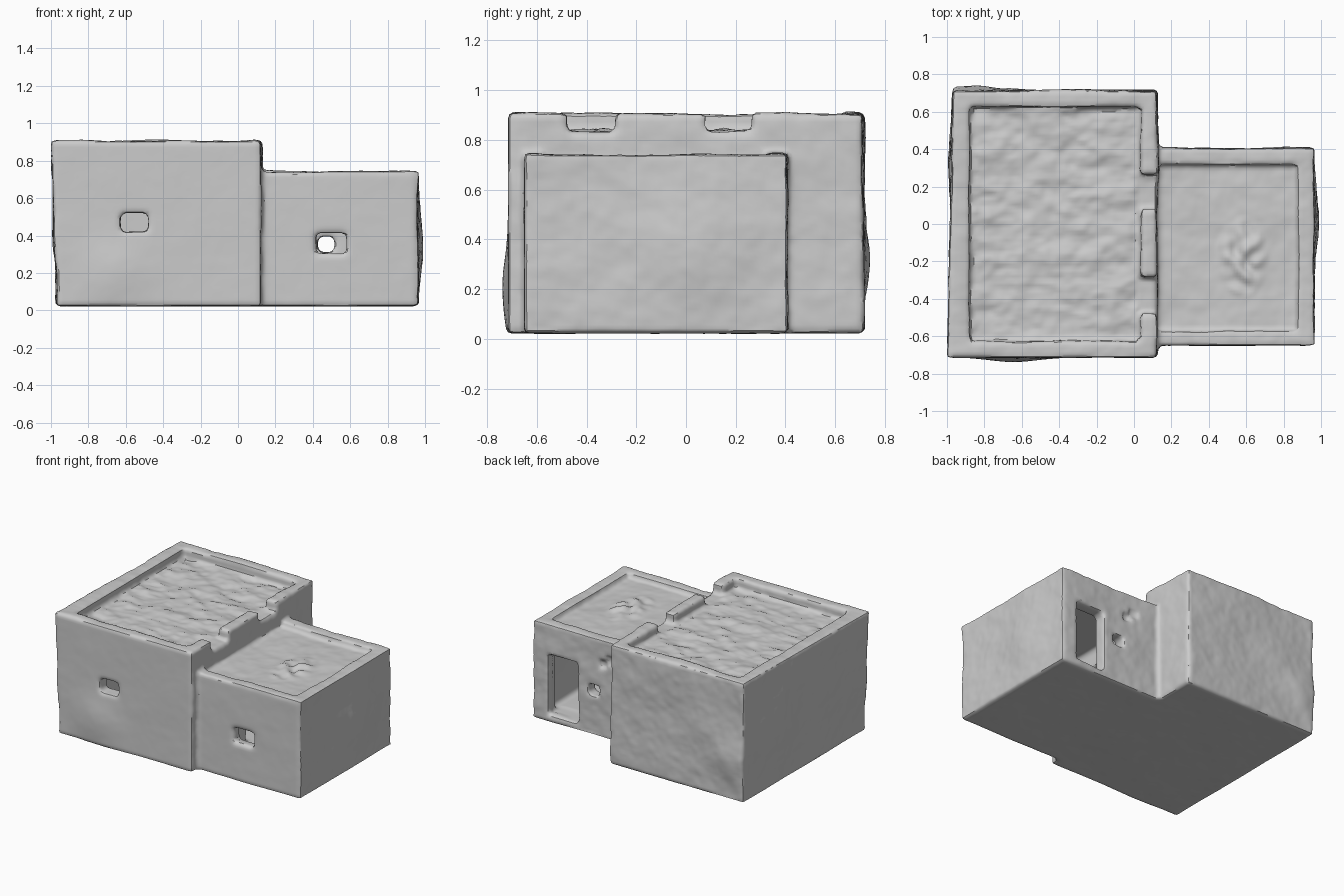
import bpy
from math import exp
from mathutils import Vector, noise

if "Cube" in bpy.data.objects:
    bpy.data.objects.remove(bpy.data.objects["Cube"])


def box(name, x, y, z):
    """Axis-aligned box from (min, max) ranges, origin at the world centre."""
    bpy.ops.mesh.primitive_cube_add(size=1, location=[(a + b) / 2 for a, b in (x, y, z)])
    ob = bpy.context.object
    ob.name = name
    ob.scale = [b - a for a, b in (x, y, z)]
    bpy.ops.object.transform_apply(location=True, rotation=False, scale=True)
    return ob


def apply(ob, kind, **props):
    m = ob.modifiers.new(kind.lower(), kind)
    for k, v in props.items():
        setattr(m, k, v)
    bpy.context.view_layer.objects.active = ob
    bpy.ops.object.modifier_apply(modifier=m.name)


def boolean(ob, other, op):
    apply(ob, 'BOOLEAN', object=other, operation=op, solver='EXACT')
    bpy.data.objects.remove(other, do_unlink=True)


# Main house and lower annex
house = box("adobe_house", (-0.97, 0.125), (-0.715, 0.715), (0.022, 0.907))
boolean(house, box("annex", (0.0, 0.96), (-0.65, 0.405), (0.022, 0.742)), 'UNION')

cuts = {
    # Sunken roofs and parapet gaps
    "main_roof": ((-0.88, 0.035), (-0.625, 0.625), (0.832, 1.1)),
    "gap_front": ((0.0, 0.3), (-0.48, -0.285), (0.832, 1.1)),
    "gap_back": ((0.0, 0.3), (0.08, 0.265), (0.832, 1.1)),
    "annex_roof": ((0.125, 0.875), (-0.575, 0.32), (0.705, 0.8)),
    # Rooms and the doorway joining them
    "annex_room": ((0.21, 0.88), (-0.56, 0.31), (0.08, 0.63)),
    "main_room": ((-0.88, 0.04), (-0.62, 0.62), (0.08, 0.75)),
    "inner_door": ((0.0, 0.25), (-0.2, 0.05), (0.08, 0.5)),
    # Front windows
    "main_window": ((-0.625, -0.48), (-0.8, -0.5), (0.42, 0.52)),
    "annex_window": ((0.415, 0.58), (-0.8, -0.5), (0.30, 0.415)),
    # Back door, small window and broken plaster holes
    "back_door": ((0.6, 0.845), (0.25, 0.5), (0.075, 0.52)),
    "back_window": ((0.425, 0.515), (0.25, 0.5), (0.31, 0.395)),
    "hole_a": ((0.36, 0.43), (0.38, 0.5), (0.53, 0.6)),
    "hole_b": ((0.30, 0.38), (0.385, 0.5), (0.57, 0.64)),
}
for name, dims in cuts.items():
    boolean(house, box(name, *dims), 'DIFFERENCE')

# Softened clay edges
apply(house, 'REMESH', mode='VOXEL', voxel_size=0.016)
apply(house, 'SMOOTH', factor=0.5, iterations=2)

# Bulges in the walls: centre, radius, outward push
bulges = [
    (Vector((0.96, 0.0, 0.38)), 0.22, Vector((0.03, 0, 0))),
    (Vector((-0.97, 0.35, 0.45)), 0.2, Vector((-0.02, 0, 0))),
    (Vector((-0.85, 0.71, 0.3)), 0.15, Vector((0, 0.03, 0))),
    (Vector((-0.65, -0.71, 0.2)), 0.17, Vector((0, -0.022, 0))),
]

# Weathering: leaning corner, bulging walls, rippled roofs
mesh = house.data
normals = [v.normal.copy() for v in mesh.vertices]
for v, n in zip(mesh.vertices, normals):
    p = v.co.copy()
    broad = noise.noise(p * 3.0 + Vector((3, 7, 1)))
    fine = noise.fractal(p * 9.0, 0.8, 2.1, 3)
    amp = 0.003 if n.z < -0.5 or n.y < -0.7 else 0.013
    inner = -0.92 < p.x < 0.91 and -0.6 < p.y < 0.36 and 0.06 < p.z < 0.65
    if inner:
        amp = 0.002
    q = p + n * amp * (0.8 * broad + 0.35 * fine)
    for centre, radius, push in bulges:
        q += push * exp(-((p - centre).length / radius) ** 2)
    if p.x < -0.92:
        q.x -= 0.03 * (p.z / 0.9) * (0.7 - p.y) / 1.4
    # Rubble mound on the annex roof
    if p.x > 0.13 and n.z > 0.6 and 0.68 < p.z < 0.72:
        d = ((p.x - 0.58) / 0.14) ** 2 + ((p.y + 0.18) / 0.22) ** 2
        q.z += 0.04 * max(0, 1 - d) * (0.5 + noise.noise(p * 14))
    # Creases on the main roof
    if p.x < 0.02 and n.z > 0.8 and 0.8 < p.z < 0.86:
        q.z += 0.014 * noise.fractal(Vector((p.x * 5, p.y * 9, 2)), 0.7, 2.0, 3)
    q.z = max(q.z, 0.008)
    v.co = q

mesh.update()
bpy.ops.object.select_all(action='DESELECT')
house.select_set(True)
bpy.context.view_layer.objects.active = house
bpy.ops.object.shade_smooth_by_angle(angle=0.7)
